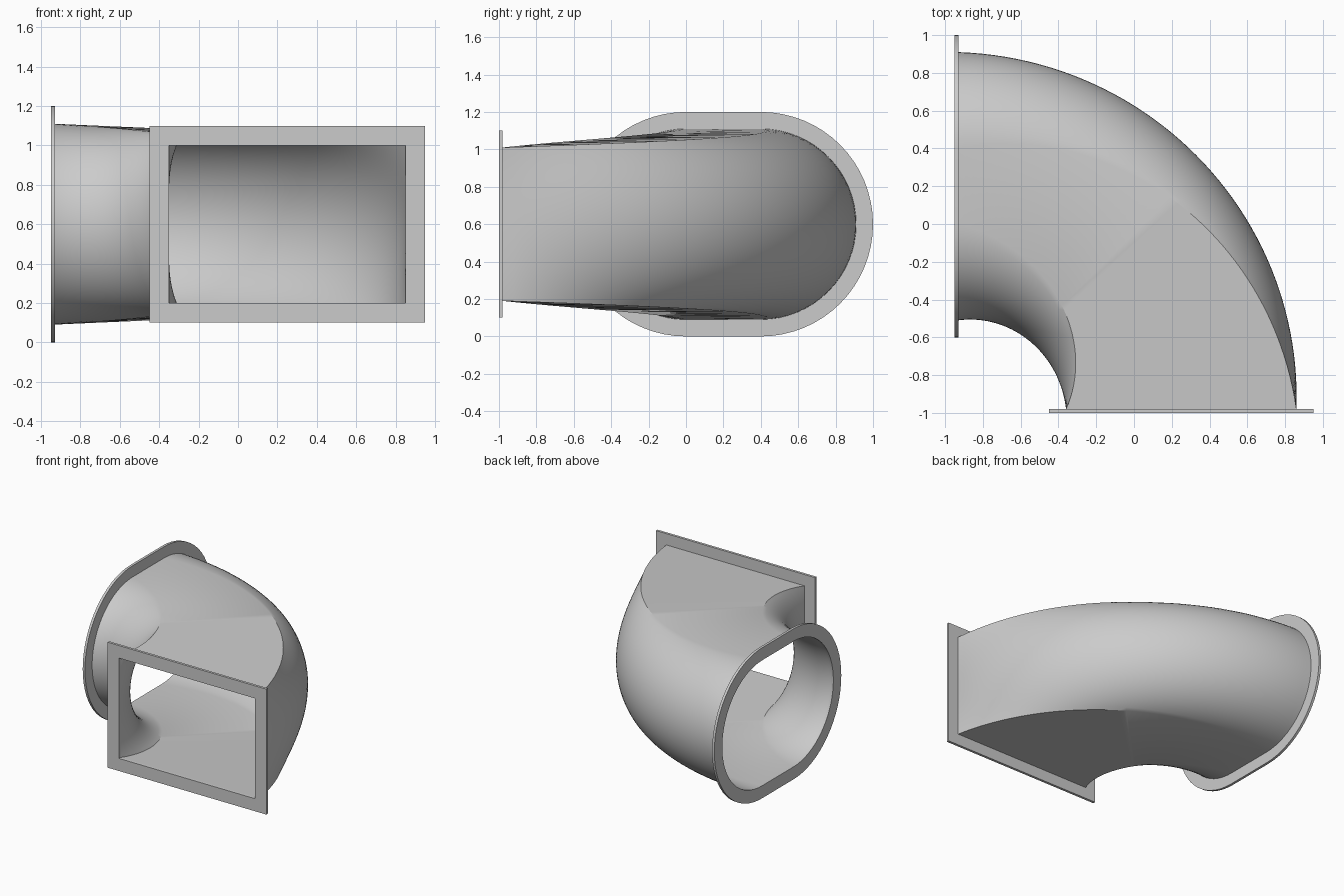
import bpy
import bmesh
from math import sin, cos, pi

cube = bpy.data.objects.get("Cube")
if cube:
    bpy.data.objects.remove(cube, do_unlink=True)

# Bend layout
CX, CY, CZ = -0.93, -0.98, 0.6
BEND = 1.18
WALL = 0.01
RIM = 0.1
PLATE = 0.02
SIDE_STEPS = 32
BEND_STEPS = 48

metal = bpy.data.materials.new("light_grey_metal")
metal.use_nodes = True
colour = (0.6, 0.6, 0.6, 1)
metal.diffuse_color = colour
metal.node_tree.nodes["Principled BSDF"].inputs["Base Color"].default_value = colour


def section(t, grow, depth=0.0):
    """Cross-section at bend fraction t: rectangle at 0, flat oval at 1.
    Each straight rectangle side swells evenly into a half circle."""
    a = t * pi / 2
    points = []
    for side in (1, -1):
        for k in range(SIDE_STEPS + 1):
            f = 2 * k / SIDE_STEPS - 1
            b = f * pi / 2
            u = (0.6 + grow) * (1 - t) + (0.2 + (0.5 + grow) * cos(b)) * t
            v = (0.4 + grow) * f * (1 - t) + (0.5 + grow) * sin(b) * t
            r = BEND + side * u
            points.append((CX + r * cos(a) - depth * sin(a),
                           CY + r * sin(a) + depth * cos(a),
                           CZ + side * v))
    return points


def loft(name, rings, closed=False):
    """Skin a run of matching rings; closed joins the last to the first."""
    bm = bmesh.new()
    rows = [[bm.verts.new(p) for p in ring] for ring in rings]
    count = len(rows[0])
    pairs = list(zip(rows, rows[1:]))
    if closed:
        pairs.append((rows[-1], rows[0]))
    for lower, upper in pairs:
        for j in range(count):
            n = (j + 1) % count
            bm.faces.new((lower[j], upper[j], upper[n], lower[n]))
    mesh = bpy.data.meshes.new(name)
    bm.to_mesh(mesh)
    bm.free()
    mesh.materials.append(metal)
    obj = bpy.data.objects.new(name, mesh)
    bpy.context.collection.objects.link(obj)
    bpy.ops.object.select_all(action='DESELECT')
    obj.select_set(True)
    bpy.context.view_layer.objects.active = obj
    bpy.ops.object.shade_smooth_by_angle()


# Curved duct, outer and inner skins
steps = [i / BEND_STEPS for i in range(BEND_STEPS + 1)]
loft("duct_outer_wall", [section(t, WALL) for t in steps])
loft("duct_inner_wall", [section(t, 0) for t in reversed(steps)])


# Flat flange plates at both ends
def flange(name, t, start, end):
    loft(name, [section(t, RIM, start), section(t, RIM, end),
                section(t, 0, end), section(t, 0, start)], closed=True)


flange("rectangular_flange", 0, -PLATE, 0)
flange("oval_flange", 1, 0, PLATE)
